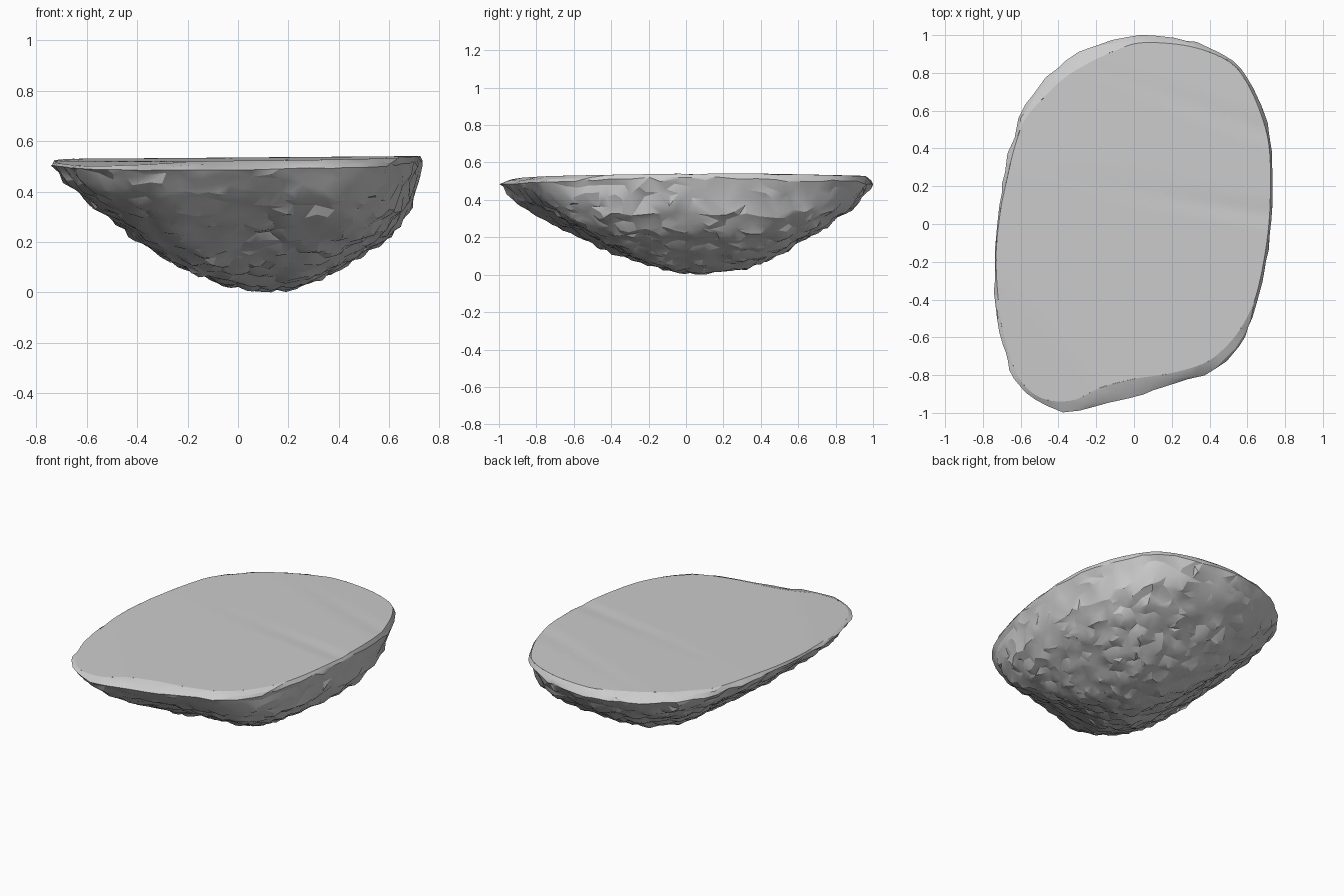
import bpy, bmesh, math
from mathutils import Vector, noise
from mathutils.geometry import interpolate_bezier

if "Cube" in bpy.data.objects:
    bpy.data.objects.remove(bpy.data.objects["Cube"])

# Rim outline seen from above: x, y, width of the worn lip inside it
OUTLINE = [(0.05, 1.0, .04), (0.3, .97, .03), (0.5, .885, .02), (0.6, .78, .02), (0.685, .6, .02),
           (0.73, .4, .015), (0.735, .1, .015), (0.71, -.15, .015), (0.66, -.4, .02), (0.6, -.57, .04),
           (0.52, -.7, .06), (0.4, -.79, .06), (0.2, -.85, .06), (0, -.91, .09), (-.2, -.965, .1),
           (-.35, -1.0, .07), (-.5, -.95, .03), (-.62, -.85, .03), (-.69, -.68, .03), (-.725, -.5, .02),
           (-.74, -.2, .01), (-.72, .05, .01), (-.685, .25, .015), (-.645, .43, .02), (-.595, .58, .03),
           (-.5, .73, .06), (-.4, .835, .07), (-.27, .925, .08), (-.1, .98, .06)]
# Height of the underside as a fraction of rim height, by fraction of radius
S = [0, .2, .36, .47, .6, .8, .92, 1]
SLOPED = [0, .04, .16, .28, .435, .69, .85, 1]
STEEP = [0, .025, .08, .155, .26, .45, .65, 1]
KEEL = Vector((.1, .1, 0))
RINGS, STEP = 60, 9


def lookup(table, s):
    for i in range(len(S) - 1):
        if s <= S[i + 1]:
            t = (s - S[i]) / (S[i + 1] - S[i])
            return table[i] + (table[i + 1] - table[i]) * t
    return table[-1]


def rim_z(y):
    return .508 - .025 * y * y


def top_z(x, y):
    # broad, gently folded cut face
    z = .535 + .008 * x
    z -= .014 * max(0, -(y + .17 * x - .13))
    z -= .03 * max(0, y + .36 * x - .72)
    z -= .05 * max(0, -(y + 1.12 * x + 1.08) / 1.5)
    # shallow ripple along each fold
    for d in (y + .17 * x - .17, y + .36 * x - .74):
        z -= .006 * max(0, 1 - abs(d) / .08) * min(1, max(0, x + .4))
    return z


def chip(p):
    # rounded lumps at two sizes plus slow waviness
    lump = 0
    for freq, amp in ((9, .028), (18, .014)):
        q = Vector((p.x, p.y, p.z * 1.4)) * freq
        lump += amp * (.45 - noise.voronoi(q)[0][0])
    return lump + .010 * noise.noise(p * 3)


# Smooth closed outline through the points
pts = [Vector(p) for p in OUTLINE]
n = len(pts)
rim = []
for i in range(n):
    a, b = pts[i], pts[(i + 1) % n]
    ta, tb = (b - pts[i - 1]) / 6, (pts[(i + 2) % n] - a) / 6
    rim += interpolate_bezier(a, a + ta, b - tb, b, STEP + 1)[:-1]


def under_ring(k):
    s = (k / RINGS) ** .85
    ring = []
    for r in rim:
        d = Vector((r.x, r.y, 0)) - KEEL
        u = d.normalized()
        # steep on the right, fuller at the ends, sloped on the left
        side = max(0, u.x) ** 1.5 + .25 * u.y ** 2 + abs(u.x * u.y) * (.45 if u.x > 0 else .1)
        side = min(1, side)
        f = lookup(SLOPED, s) * (1 - side) + lookup(STEEP, s) * side
        p = KEEL + d * s
        p.z = .008 + (rim_z(r.y) - .008) * f
        out = Vector((d.x * s * .6, d.y * s * .35, p.z - .62)).normalized()
        p += out * chip(p) * (1 if k < RINGS else .7)
        p.z = max(p.z, 0)
        ring.append(p)
    return ring


def top_ring(lip, scale=1):
    ring = []
    for r in rim:
        d = Vector((r.x, r.y, 0))
        p = d * (1 - r.z * lip / d.length) * scale
        p.z = top_z(p.x, p.y)
        if lip < 1:
            edge = 1 - lip ** .6
            p.z = p.z * (1 - edge) + rim_z(r.y) * edge + .8 * (1 - lip) * chip(p)
        ring.append(p)
    return ring


def skin(name, rings, centre, cap, angle, ratio=1):
    # skin closed rings, fan one end shut, then collapse into facets
    bm = bmesh.new()
    loops = [[bm.verts.new(p) for p in ring] for ring in rings]
    for lo, hi in zip(loops, loops[1:]):
        for i in range(len(rim)):
            j = (i + 1) % len(rim)
            bm.faces.new((lo[i], lo[j], hi[j], hi[i]))
    c = bm.verts.new(centre)
    for i in range(len(rim)):
        bm.faces.new((loops[cap][i], loops[cap][(i + 1) % len(rim)], c))
    bmesh.ops.recalc_face_normals(bm, faces=bm.faces)
    bm.normal_update()
    if (c.normal.z > 0) != (cap == -1):
        bmesh.ops.reverse_faces(bm, faces=bm.faces)
    mesh = bpy.data.meshes.new(name)
    bm.to_mesh(mesh)
    bm.free()
    obj = bpy.data.objects.new(name, mesh)
    bpy.context.collection.objects.link(obj)
    bpy.ops.object.select_all(action='DESELECT')
    bpy.context.view_layer.objects.active = obj
    obj.select_set(True)
    if ratio < 1:
        dec = obj.modifiers.new("facets", 'DECIMATE')
        dec.ratio = ratio
        bpy.ops.object.modifier_apply(modifier=dec.name)
    bpy.ops.object.shade_smooth_by_angle(angle=math.radians(angle))


# Rough underside with its worn lip
skin("rough_underside",
     [under_ring(k) for k in range(1, RINGS + 1)] + [top_ring(t) for t in (.25, .5, .75, 1)],
     KEEL + Vector((0, 0, .003)), 0, 22, .1)
# Smooth cut face
skin("cut_face", [top_ring(1, 1 - i / 24) for i in range(24)], Vector((0, 0, top_z(0, 0))), -1, 30)
